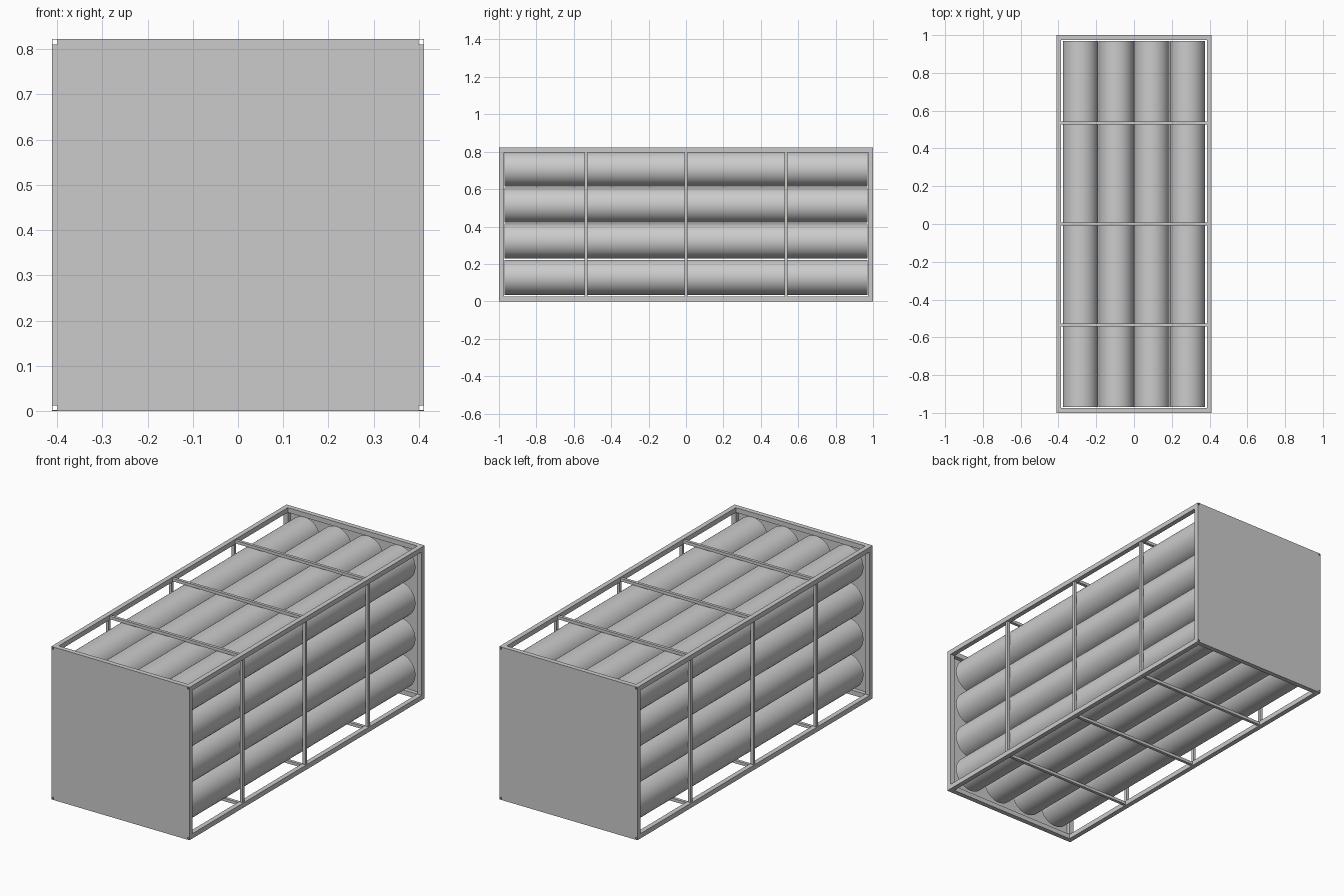
import bpy, bmesh
from math import pi
from mathutils import Vector, Matrix

if "Cube" in bpy.data.objects:
    bpy.data.objects.remove(bpy.data.objects["Cube"])

W = 0.4115      # half width
H = 0.823       # height
L = 1.0         # half length
T = 0.026       # frame tube size
WALL = 0.0018
ZC = H / 2


def finish(name, bm):
    bmesh.ops.recalc_face_normals(bm, faces=bm.faces)
    me = bpy.data.meshes.new(name)
    bm.to_mesh(me)
    bm.free()
    ob = bpy.data.objects.new(name, me)
    bpy.context.collection.objects.link(ob)
    return ob


def box(name, center, size):
    bm = bmesh.new()
    bmesh.ops.create_cube(bm, size=1, matrix=Matrix.Translation(center) @ Matrix.Diagonal((*size, 1)))
    return finish(name, bm)


def extrude_profile(name, pts, y0, y1):
    bm = bmesh.new()
    f = bm.faces.new([bm.verts.new((x, y0, z)) for x, z in pts])
    r = bmesh.ops.extrude_face_region(bm, geom=[f], use_keep_orig=True)
    vs = [v for v in r["geom"] if isinstance(v, bmesh.types.BMVert)]
    bmesh.ops.translate(bm, verts=vs, vec=(0, y1 - y0, 0))
    return finish(name, bm)


def hollow_tube(name, x, z):
    # square tube along y, open at both ends
    bm = bmesh.new()
    rings = []
    for h in (T / 2, T / 2 - WALL):
        for y in (-L, L):
            rings.append([bm.verts.new((x + a * h, y, z + b * h))
                          for a, b in ((-1, -1), (1, -1), (1, 1), (-1, 1))])
    for a, b in ((0, 1), (2, 3), (0, 2), (1, 3)):
        for i in range(4):
            j = (i + 1) % 4
            bm.faces.new((rings[a][i], rings[a][j], rings[b][j], rings[b][i]))
    return finish(name, bm)


# long corner tubes
cx = W - T / 2
for sx in (-1, 1):
    for sz in (-1, 1):
        hollow_tube("corner_tube", sx * cx, ZC + sz * cx)

# end frames and end panels with notched corners
n = 0.0125
prof = [(-W + n, 0), (W - n, 0), (W - n, n), (W, n), (W, H - n), (W - n, H - n),
        (W - n, H), (-W + n, H), (-W + n, H - n), (-W, H - n), (-W, n), (-W + n, n)]
inner = 2 * (W - T)
for sy in (-1, 1):
    extrude_profile("end_panel", prof, sy * L, sy * (L - 0.004))
    yc = sy * (L - T / 2 - 0.001)
    for s in (-1, 1):
        box("end_post", (s * cx, yc, ZC), (T, T - 0.002, inner))
        box("end_rail", (0, yc, ZC + s * cx), (inner, T - 0.002, T))

# intermediate ribs on the sides, top and bottom
R = 0.016
for y in (-0.534, 0, 0.534):
    for s in (-1, 1):
        box("side_rib", (s * cx, y, ZC), (R, R, inner))
        box("cross_rib", (0, y, ZC + s * cx), (inner, R, R))

# 4 x 4 bundle of cylinders
for i in range(4):
    for k in range(4):
        bm = bmesh.new()
        m = Matrix.Translation(((i - 1.5) * 0.189, 0, 0.418 + (k - 1.5) * 0.193)) @ Matrix.Rotation(pi / 2, 4, 'X')
        bmesh.ops.create_cone(bm, cap_ends=True, segments=48, radius1=0.0935, radius2=0.0935, depth=1.94, matrix=m)
        for f in bm.faces:
            f.smooth = len(f.verts) == 4
        for e in bm.edges:
            if any(len(f.verts) > 4 for f in e.link_faces):
                e.smooth = False
        finish("gas_cylinder", bm)
